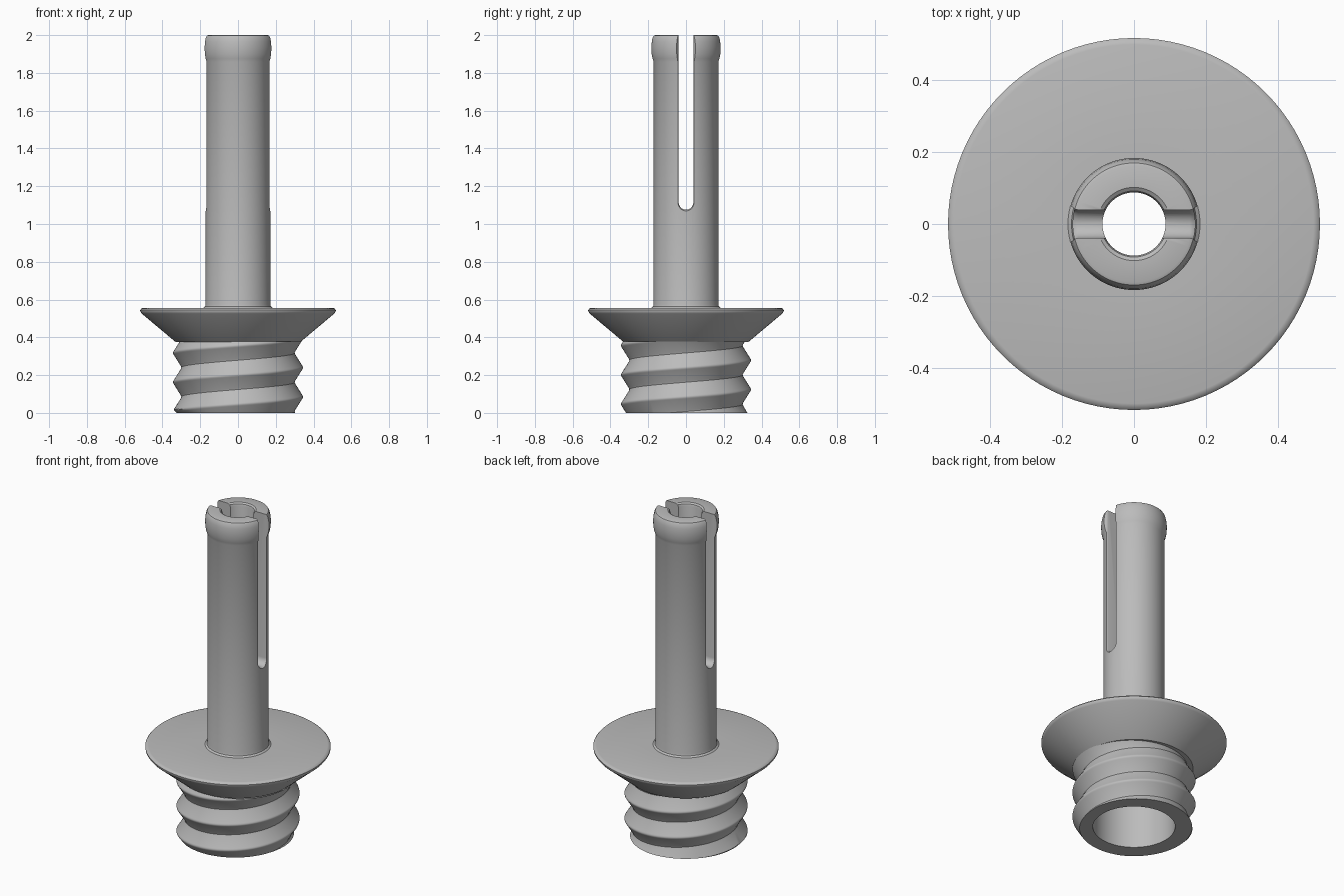
import bpy, bmesh, math
from math import sin, cos, pi

if "Cube" in bpy.data.objects:
    bpy.data.objects.remove(bpy.data.objects["Cube"], do_unlink=True)

SEG = 96
PITCH = 0.155
THREAD_TOP = 0.378
BORE = 0.23

grey = bpy.data.materials.new("plain grey")
grey.use_nodes = True
colour = (0.5, 0.5, 0.5, 1)
grey.diffuse_color = colour
grey.node_tree.nodes["Principled BSDF"].inputs["Base Color"].default_value = colour


def finish(bm, name, recalc=True):
    if recalc:
        bmesh.ops.recalc_face_normals(bm, faces=bm.faces)
    mesh = bpy.data.meshes.new(name)
    bm.to_mesh(mesh)
    bm.free()
    mesh.materials.append(grey)
    obj = bpy.data.objects.new(name, mesh)
    bpy.context.collection.objects.link(obj)
    return obj


def smooth(obj, degrees):
    bpy.ops.object.select_all(action='DESELECT')
    obj.select_set(True)
    bpy.context.view_layer.objects.active = obj
    bpy.ops.object.shade_smooth_by_angle(angle=math.radians(degrees))


def loft(bm, rings):
    """Join equal rings of points with quads; returns the vertex rings."""
    rows = [[bm.verts.new(p) for p in ring] for ring in rings]
    for a, b in zip(rows, rows[1:]):
        for i in range(len(a)):
            j = (i + 1) % len(a)
            bm.faces.new((a[i], a[j], b[j], b[i]))
    return rows


# Hollow stem, bulb and flange as one closed lathe section (radius, height)
section = [
    (BORE, 0.002), (BORE, 0.40), (0.088, 0.40), (0.088, 1.98), (0.092, 1.993), (0.102, 2.0),
    (0.162, 2.0), (0.170, 1.997), (0.176, 1.988), (0.181, 1.965), (0.184, 1.935),
    (0.182, 1.90), (0.177, 1.875), (0.171, 1.858), (0.171, 0.575), (0.174, 0.564), (0.184, 0.556),
    (0.500, 0.556), (0.511, 0.553), (0.518, 0.545), (0.517, 0.536), (0.510, 0.526),
    (0.33, 0.375), (0.25, 0.375), (0.25, 0.002),
]
bm = bmesh.new()
rings = [[(r * cos(2 * pi * i / SEG), r * sin(2 * pi * i / SEG), z) for i in range(SEG)]
         for r, z in section]
rows = loft(bm, rings)
for i in range(SEG):
    j = (i + 1) % SEG
    bm.faces.new((rows[-1][i], rows[-1][j], rows[0][j], rows[0][i]))
body = finish(bm, "stem_and_flange")


# Slot cutter: round-bottomed outline lofted across, flared at the outer edges
def slot_outline(x, half):
    arc = [(x, -half * cos(pi * k / 16), 1.115 - half * sin(pi * k / 16)) for k in range(17)]
    return [(x, -half, 2.1)] + arc + [(x, half, 2.1)]


flare = [(0.155, 0.039), (0.163, 0.041), (0.171, 0.046), (0.19, 0.06)]
stations = [(-x, h) for x, h in reversed(flare)] + flare
bm = bmesh.new()
rows = loft(bm, [slot_outline(x, h) for x, h in stations])
bm.faces.new(rows[0])
bm.faces.new(rows[-1])
cutter = finish(bm, "slot_cutter")
cutter.hide_render = True

# Cut the slot and keep only the result
cut = body.modifiers.new("slot", 'BOOLEAN')
cut.operation = 'DIFFERENCE'
cut.solver = 'EXACT'
cut.object = cutter
bpy.context.view_layer.objects.active = body
body.select_set(True)
bpy.ops.object.modifier_apply(modifier=cut.name)
bpy.data.objects.remove(cutter, do_unlink=True)
smooth(body, 35)

# Screw thread: a helical grid trimmed flat at both ends
tooth = [(0.0, 0.344), (0.005, 0.343), (0.010, 0.340), (0.069, 0.303), (PITCH / 2, 0.300)]
steps = [-u for u, r in reversed(tooth[1:-1])] + [u for u, r in tooth]


def thread_radius(z, turn):
    u = abs((z - 0.085 - PITCH * turn + PITCH / 2) % PITCH - PITCH / 2)
    for (u0, r0), (u1, r1) in zip(tooth, tooth[1:]):
        if u <= u1:
            return min(r0 + (r1 - r0) * (u - u0) / (u1 - u0), 0.325 + z)
    return tooth[-1][1]


bm = bmesh.new()
columns = []
for i in range(SEG):
    turn = i / SEG
    column = []
    for k in range(-3, 5):
        for u in steps:
            z = min(max(0.085 + PITCH * (k + turn) + u, 0), THREAD_TOP)
            r = thread_radius(z, turn)
            column.append(bm.verts.new((r * cos(2 * pi * turn), r * sin(2 * pi * turn), z)))
    columns.append(column)
for i in range(SEG):
    a = columns[i]
    # the last column meets the first one a full pitch higher
    b = columns[i + 1] if i + 1 < SEG else columns[0][len(steps):]
    for j in range(min(len(a), len(b)) - 1):
        bm.faces.new((a[j], b[j], b[j + 1], a[j + 1]))
bmesh.ops.remove_doubles(bm, verts=bm.verts, dist=0.0002)
loose = [v for v in bm.verts if not v.link_faces]
bmesh.ops.delete(bm, geom=loose, context='VERTS')

# Flat rim under the thread, running in to the bore
rim = [e for e in bm.edges if e.is_boundary and all(v.co.z < 0.001 for v in e.verts)]
new = bmesh.ops.extrude_edge_only(bm, edges=rim)["geom"]
for v in new:
    if isinstance(v, bmesh.types.BMVert):
        scale = BORE / v.co.xy.length
        v.co.x *= scale
        v.co.y *= scale
thread = finish(bm, "screw_thread")
smooth(thread, 30)
